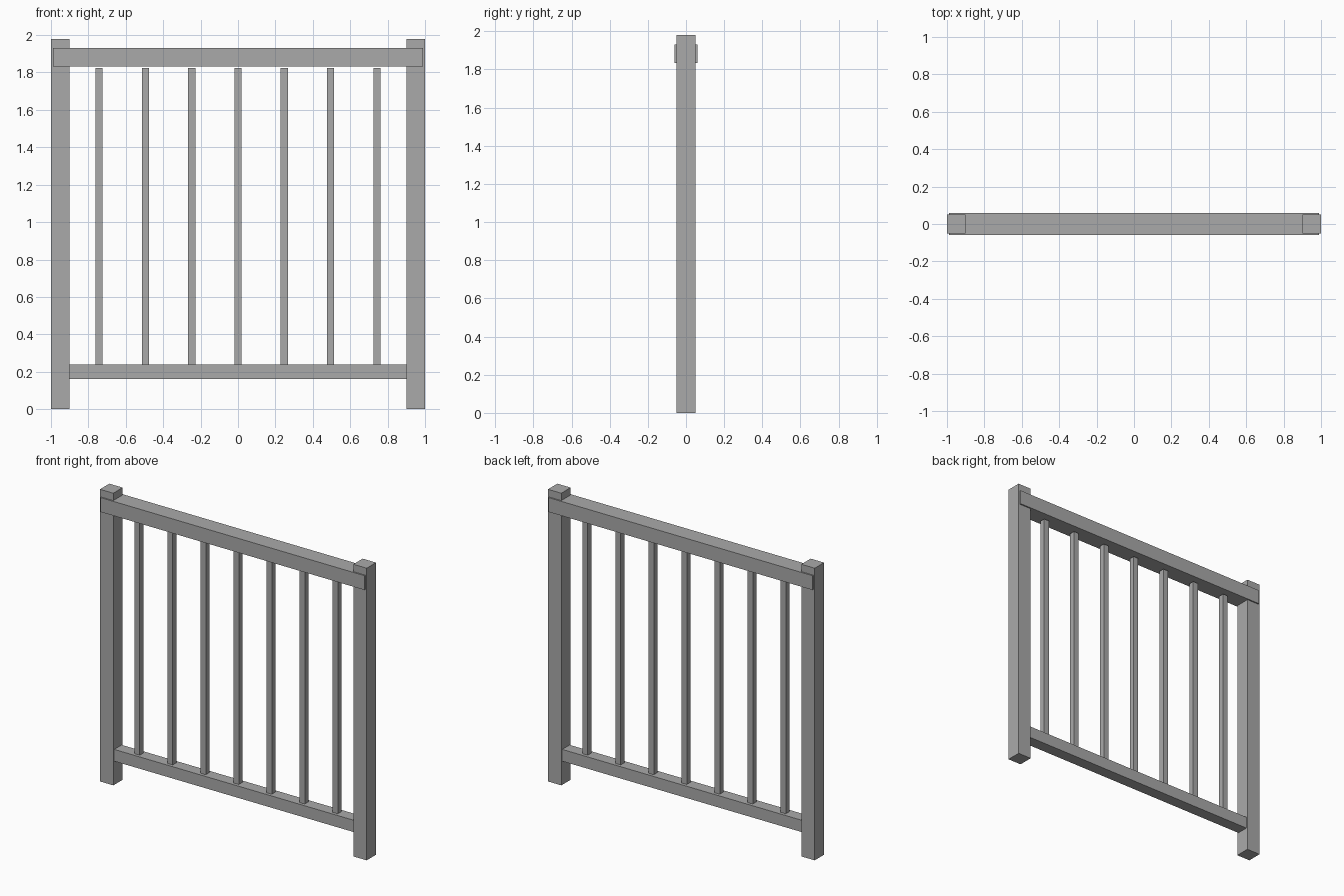
import bpy

if "Cube" in bpy.data.objects:
    bpy.data.objects.remove(bpy.data.objects["Cube"])

grey = bpy.data.materials.new("grey")
grey.diffuse_color = (0.4, 0.4, 0.4, 1)
grey.use_nodes = True
grey.node_tree.nodes["Principled BSDF"].inputs["Base Color"].default_value = grey.diffuse_color


def box(name, x, z0, z1, width, depth):
    """Box centred on x and y = 0, spanning z0 to z1."""
    bpy.ops.mesh.primitive_cube_add(size=1, location=(x, 0, (z0 + z1) / 2))
    ob = bpy.context.object
    ob.name = name
    ob.scale = (width, depth, z1 - z0)
    bpy.ops.object.transform_apply(location=False, rotation=False, scale=True)
    ob.data.materials.append(grey)
    return ob


# End posts
for side, label in ((-1, "left"), (1, "right")):
    box(f"{label}_post", side * 0.95, 0, 1.98, 0.1, 0.1)

# Rails
box("top_rail", 0, 1.833, 1.93, 1.98, 0.118)
box("bottom_rail", 0, 0.16, 0.24, 1.8, 0.08)

# Square balusters, stopping just short of the top rail
for i in range(7):
    box(f"baluster_{i + 1}", (i - 3) * 0.2475, 0.235, 1.823, 0.038, 0.038)
